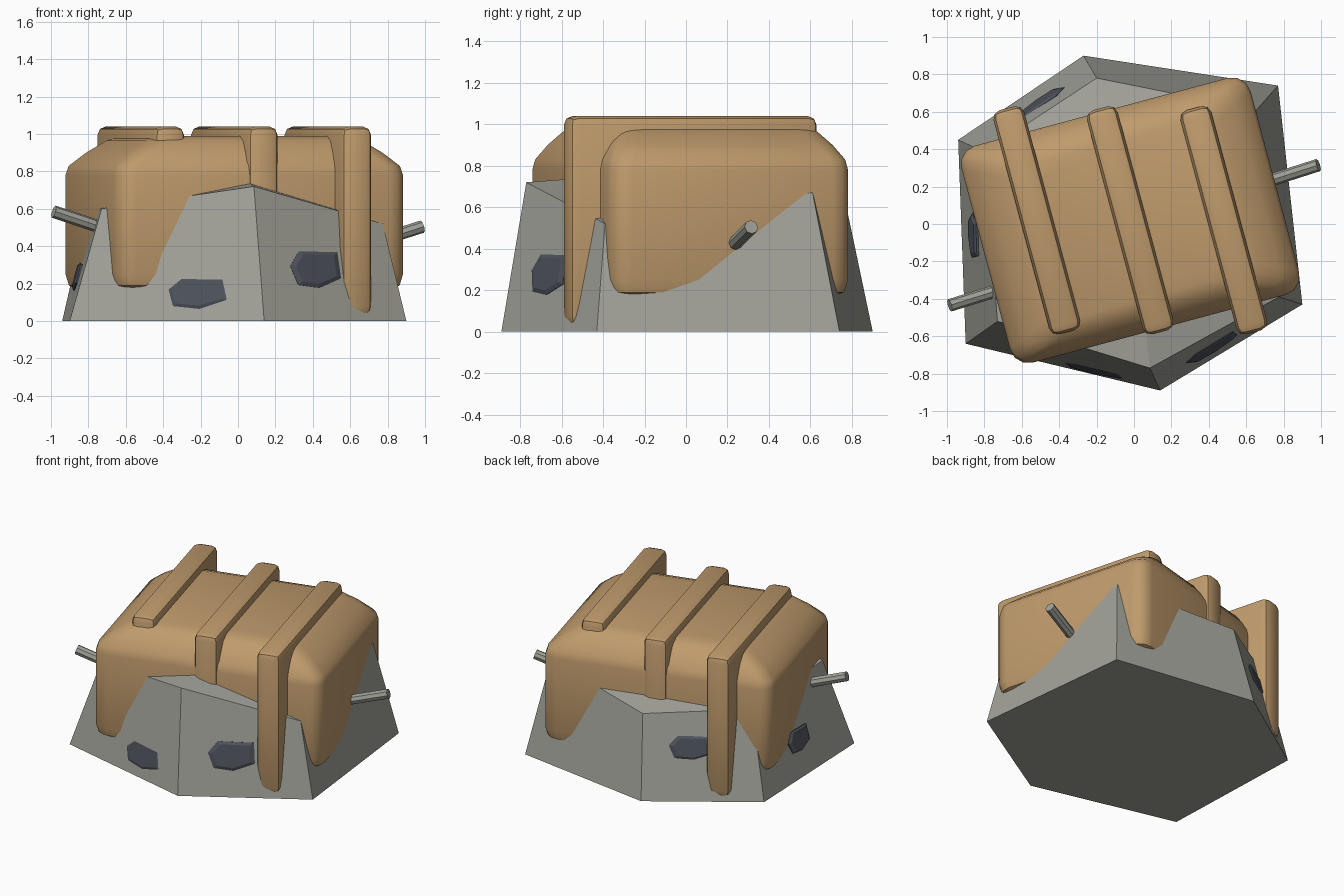
import bpy, bmesh, math
from mathutils import Vector, Matrix

if "Cube" in bpy.data.objects:
    bpy.data.objects.remove(bpy.data.objects["Cube"])

TURN = math.radians(15)
OFF = Vector((-0.02, 0.02, 0))


def material(name, rgb):
    m = bpy.data.materials.new(name)
    m.diffuse_color = (*rgb, 1)
    m.use_nodes = True
    m.node_tree.nodes["Principled BSDF"].inputs["Base Color"].default_value = m.diffuse_color
    return m


stone = material("stone grey", (0.36, 0.36, 0.32))
tan = material("tan hide", (0.52, 0.325, 0.15))
slate = material("dark slate", (0.075, 0.085, 0.105))


def finish(bm, name, mat, smooth=None):
    bmesh.ops.recalc_face_normals(bm, faces=bm.faces)
    me = bpy.data.meshes.new(name)
    bm.to_mesh(me)
    bm.free()
    me.materials.append(mat)
    ob = bpy.data.objects.new(name, me)
    bpy.context.collection.objects.link(ob)
    if smooth:
        bpy.ops.object.select_all(action='DESELECT')
        ob.select_set(True)
        bpy.context.view_layer.objects.active = ob
        bpy.ops.object.shade_smooth_by_angle(angle=math.radians(smooth))
    return ob


def loft(bm, rings):
    vs = [[bm.verts.new(p) for p in r] for r in rings]
    n = len(vs[0])
    for a, b in zip(vs, vs[1:]):
        for i in range(n):
            j = (i + 1) % n
            bm.faces.new((a[i], a[j], b[j], b[i]))
    return vs


# Stone base: irregular hexagonal frustum with uneven rim
foot = [Vector(p) for p in ((0.14, -0.89, 0), (0.90, -0.43, 0), (0.77, 0.74, 0),
                            (-0.27, 0.90, 0), (-0.94, 0.45, 0), (-0.90, -0.64, 0))]
rim = [Vector(p) for p in ((0.085, -0.77, 0.72), (0.775, -0.39, 0.52), (0.655, 0.61, 0.67),
                           (-0.20, 0.78, 0.57), (-0.80, 0.385, 0.61), (-0.73, -0.52, 0.60))]
bm = bmesh.new()
lo, hi = loft(bm, [foot, rim])
bm.faces.new(lo[::-1])
peak = bm.verts.new((0, 0, 0.78))
for i in range(6):
    bm.faces.new((hi[i], hi[(i + 1) % 6], peak))
finish(bm, "stone_base", stone)


# Dark stones set into the base sides
def inset_stone(name, side, centre, w, h, tilt):
    a, b = foot[side], foot[(side + 1) % 6]
    u = (b - a).normalized()
    v = ((rim[side] + rim[(side + 1) % 6]) - (a + b))
    v = (v - u * v.dot(u)).normalized()
    n = u.cross(v)
    c = a + u * (Vector(centre) - a).dot(u)
    c = c + v * (centre[2] / v.z)
    shape = ((-1, 0.15), (-0.75, -0.85), (0.1, -1), (1, -0.5), (0.95, 0.85), (-0.6, 0.9))
    ct, st = math.cos(tilt), math.sin(tilt)

    def ring(k, d):
        return [c + u * (x * w * ct - y * h * st) * k + v * (x * w * st + y * h * ct) * k + n * d
                for x, y in shape]
    bm = bmesh.new()
    r = loft(bm, [ring(0.95, -0.04), ring(1, 0.002), ring(0.8, 0.012)])
    bm.faces.new(r[0][::-1])
    bm.faces.new(r[-1])
    finish(bm, name, slate)


inset_stone("front_left_stone", 5, (-0.22, -0.78, 0.155), 0.18, 0.095, 0)
inset_stone("front_right_stone", 0, (0.41, -0.66, 0.28), 0.155, 0.105, 0)
inset_stone("back_left_stone", 3, (-0.50, 0.65, 0.355), 0.15, 0.085, 0)
inset_stone("left_stone", 4, (-0.87, -0.06, 0.24), 0.12, 0.08, 0)

# Padded body: rounded-rectangle rings with a hipped top
place = Matrix.Translation(OFF) @ Matrix.Rotation(TURN, 4, 'Z')


def rounded(hx, hy, z, r=0.1):
    pts = []
    for q, (sx, sy) in enumerate(((1, 1), (-1, 1), (-1, -1), (1, -1))):
        for k in range(4):
            t = math.pi / 2 * (q + k / 3)
            pts.append(place @ Vector((sx * (hx - r) + r * math.cos(t),
                                       sy * (hy - r) + r * math.sin(t), z)))
    return pts


bm = bmesh.new()
rings = loft(bm, [rounded(*p) for p in (
    (0.73, 0.53, 0.165), (0.785, 0.585, 0.19), (0.80, 0.60, 0.25), (0.80, 0.60, 0.78),
    (0.785, 0.59, 0.83), (0.70, 0.55, 0.90), (0.60, 0.50, 0.965), (0.52, 0.43, 0.99))])
bm.faces.new(rings[0][::-1])
bm.faces.new(rings[-1])
finish(bm, "padded_body", tan, 40)

# Three straps wrapped around the body
for name, x in (("left_strap", -0.5), ("middle_strap", 0), ("right_strap", 0.5)):
    bm = bmesh.new()
    bmesh.ops.create_cube(bm, size=1, matrix=Matrix.Diagonal((0.17, 1.24, 1.01, 1)))
    bmesh.ops.bevel(bm, geom=bm.edges[:], offset=0.045, segments=2, profile=0.5,
                    affect='EDGES')
    bm.transform(Matrix.Translation(OFF + Vector((x, 0, 0.535))) @ Matrix.Rotation(TURN, 4, 'Z'))
    finish(bm, name, tan, 40)

# Two rods poking out of the ends
for name, tip, inward in (("left_rod", (-0.985, -0.435, 0.585), (0.24, 0.075, -0.08)),
                          ("right_rod", (0.985, 0.315, 0.505), (-0.25, -0.08, -0.08))):
    d = Vector(inward).normalized()
    bm = bmesh.new()
    bmesh.ops.create_cone(bm, cap_ends=True, segments=8, radius1=0.034, radius2=0.034, depth=0.5)
    bm.transform(Matrix.Translation(Vector(tip) + d * 0.25)
                 @ d.to_track_quat('Z', 'Y').to_matrix().to_4x4())
    finish(bm, name, stone)
